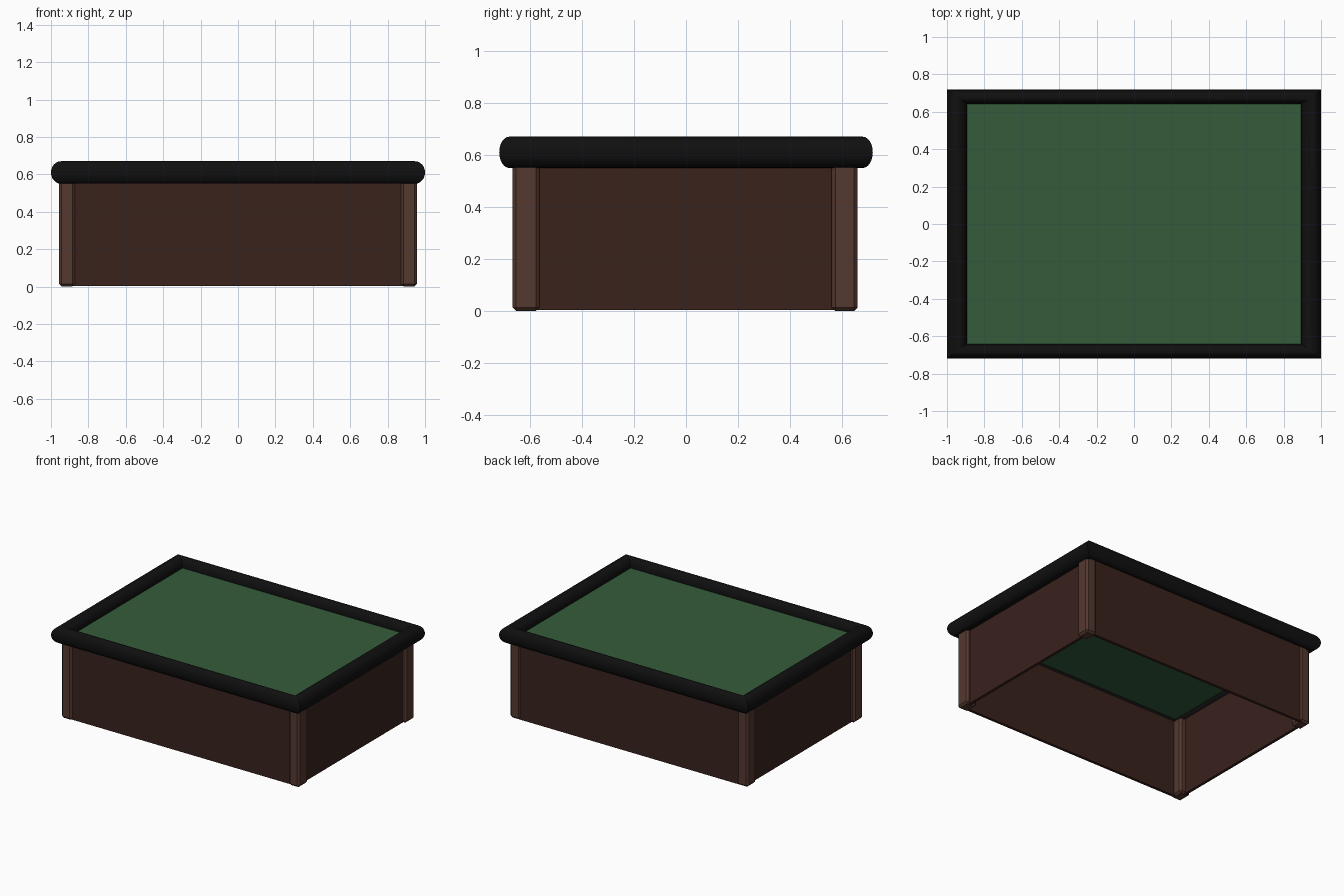
import bpy, bmesh
from math import sin, cos, tau

if "Cube" in bpy.data.objects:
    bpy.data.objects.remove(bpy.data.objects["Cube"])


def material(name, rgb):
    m = bpy.data.materials.new(name)
    m.diffuse_color = (*rgb, 1)
    m.use_nodes = True
    m.node_tree.nodes["Principled BSDF"].inputs["Base Color"].default_value = m.diffuse_color
    return m


rim_mat = material("black_rim", (0.005, 0.005, 0.005))
felt_mat = material("green_felt", (0.034, 0.107, 0.042))
panel_mat = material("dark_wood", (0.041, 0.016, 0.012))
leg_mat = material("light_wood", (0.09, 0.04, 0.028))


def add_object(name, bm, mat):
    bmesh.ops.recalc_face_normals(bm, faces=bm.faces[:])
    me = bpy.data.meshes.new(name)
    bm.to_mesh(me)
    bm.free()
    me.materials.append(mat)
    ob = bpy.data.objects.new(name, me)
    bpy.context.collection.objects.link(ob)
    return ob


def box(name, lo, hi, mat, bevel=0):
    bm = bmesh.new()
    bmesh.ops.create_cube(bm, size=1)
    for v in bm.verts:
        v.co = [(a + b) / 2 + c * (b - a) for a, b, c in zip(lo, hi, v.co)]
    ob = add_object(name, bm, mat)
    if bevel:
        mod = ob.modifiers.new("bevel", 'BEVEL')
        mod.width = bevel
        mod.segments = 1
    return ob


# Rounded rim: elliptical section swept round a rectangle with mitred corners
bm = bmesh.new()
N = 24
rings = []
for sx, sy in ((1, 1), (-1, 1), (-1, -1), (1, -1)):
    rings.append([bm.verts.new((sx * (0.947 + 0.053 * cos(tau * i / N)),
                                sy * (0.68 + 0.038 * cos(tau * i / N)),
                                0.61 + 0.06 * sin(tau * i / N))) for i in range(N)])
for k in range(4):
    a, b = rings[k], rings[(k + 1) % 4]
    for i in range(N):
        j = (i + 1) % N
        bm.faces.new((a[i], b[i], b[j], a[j]))
rim = add_object("table_rim", bm, rim_mat)
bpy.context.view_layer.objects.active = rim
rim.select_set(True)
bpy.ops.object.shade_smooth_by_angle()

# Felt playing surface, edges tucked into the rim
box("felt_top", (-0.92, -0.665, 0.593), (0.92, 0.665, 0.605), felt_mat)

# Thin side panels, open underneath
for side, s in (("front", -1), ("back", 1)):
    y = sorted((s * 0.632, s * 0.652))
    box(side + "_panel", (-0.89, y[0], 0.003), (0.89, y[1], 0.565), panel_mat)
for side, s in (("left", -1), ("right", 1)):
    x = sorted((s * 0.912, s * 0.932))
    box(side + "_panel", (x[0], -0.6, 0.003), (x[1], 0.6, 0.565), panel_mat)

# Chamfered corner legs
for xn, x0, x1 in (("left", -0.957, -0.872), ("right", 0.872, 0.957)):
    for yn, y0, y1 in (("front", -0.667, -0.563), ("back", 0.56, 0.66)):
        box(f"{yn}_{xn}_leg", (x0, y0, 0), (x1, y1, 0.575), leg_mat, 0.014)
